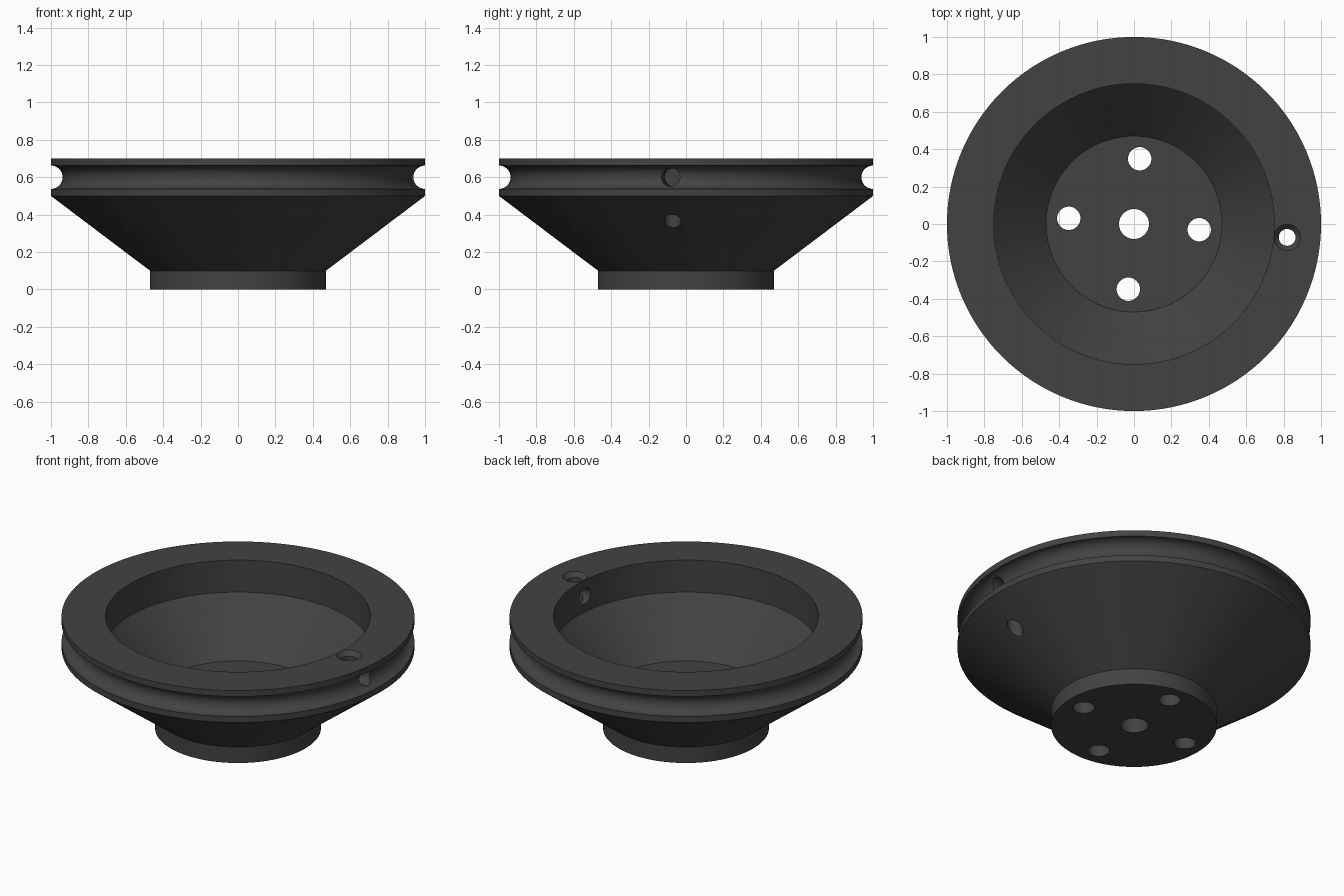
import bpy, bmesh, math
from mathutils import Matrix, Vector

if "Cube" in bpy.data.objects:
    bpy.data.objects.remove(bpy.data.objects["Cube"])

SEG = 128
ANGLE = math.radians(-5)      # bolt pattern and cord holes are turned slightly

mat = bpy.data.materials.new("dark grey")
mat.diffuse_color = (0.055, 0.055, 0.055, 1)
mat.use_nodes = True
mat.node_tree.nodes["Principled BSDF"].inputs["Base Color"].default_value = mat.diffuse_color


def lathe(name, profile, seg=SEG, matrix=Matrix()):
    """Revolve a closed (radius, height) profile around z."""
    bm = bmesh.new()
    verts = [bm.verts.new((r, 0, z)) for r, z in profile]
    edges = [bm.edges.new(p) for p in zip(verts, verts[1:])]
    bmesh.ops.spin(bm, geom=verts + edges, cent=(0, 0, 0), axis=(0, 0, 1),
                   angle=2 * math.pi, steps=seg, use_duplicate=False)
    bmesh.ops.remove_doubles(bm, verts=bm.verts, dist=1e-4)
    bmesh.ops.recalc_face_normals(bm, faces=bm.faces)
    bm.transform(matrix)
    me = bpy.data.meshes.new(name)
    bm.to_mesh(me)
    bm.free()
    me.materials.append(mat)
    ob = bpy.data.objects.new(name, me)
    bpy.context.collection.objects.link(ob)
    return ob


def drill(name, radius, low, high, matrix):
    return lathe(name, [(0, low), (radius, low), (radius, high), (0, high)], 40, matrix)


def polar(r, a, z=0):
    return Matrix.Translation(Vector((r * math.cos(a), r * math.sin(a), z)))


# pulley body: hub, cone, rim with a round cord groove, and hollow bowl
groove = [(1 - 0.0625 * math.sin(math.pi * i / 16), 0.6 - 0.0625 * math.cos(math.pi * i / 16))
          for i in range(17)]
body = lathe("pulley", [(0, 0), (0.47, 0), (0.47, 0.1), (1, 0.5)] + groove +
             [(1, 0.7), (0.75, 0.7), (0.75, 0.5), (0.47, 0.2), (0, 0.2)])

# centre bore and four bolt holes
cutters = [drill("bore_cutter", 0.08, -0.1, 0.3, Matrix())]
for i in range(4):
    cutters.append(drill("bolt_cutter", 0.0625, -0.1, 0.3,
                         polar(0.35, ANGLE + i * math.pi / 2)))

# countersunk vertical cord hole through the rim
cutters.append(lathe("cord_cutter", [(0, 0.2), (0.045, 0.2), (0.045, 0.674),
                                     (0.081, 0.71), (0, 0.71)], 40, polar(0.822, ANGLE)))

# radial cord hole from the groove into the bowl
radial = Matrix.Rotation(ANGLE, 4, 'Z') @ Matrix.Rotation(math.pi / 2, 4, 'Y')
cutters.append(drill("radial_cutter", 0.049, 0.65, 1.1,
                     Matrix.Translation((0, 0, 0.6)) @ radial))

for c in cutters:
    c.hide_render = True
    c.hide_set(True)
    mod = body.modifiers.new(c.name, 'BOOLEAN')
    mod.operation = 'DIFFERENCE'
    mod.solver = 'EXACT'
    mod.object = c

# apply the cuts, then shade smooth with sharp edges kept
bpy.context.view_layer.update()
cut = bpy.data.meshes.new_from_object(body.evaluated_get(bpy.context.evaluated_depsgraph_get()))
body.modifiers.clear()
body.data = cut
for c in cutters:
    bpy.data.objects.remove(c)
bpy.context.view_layer.objects.active = body
body.select_set(True)
bpy.ops.object.shade_smooth_by_angle(angle=math.radians(25))
